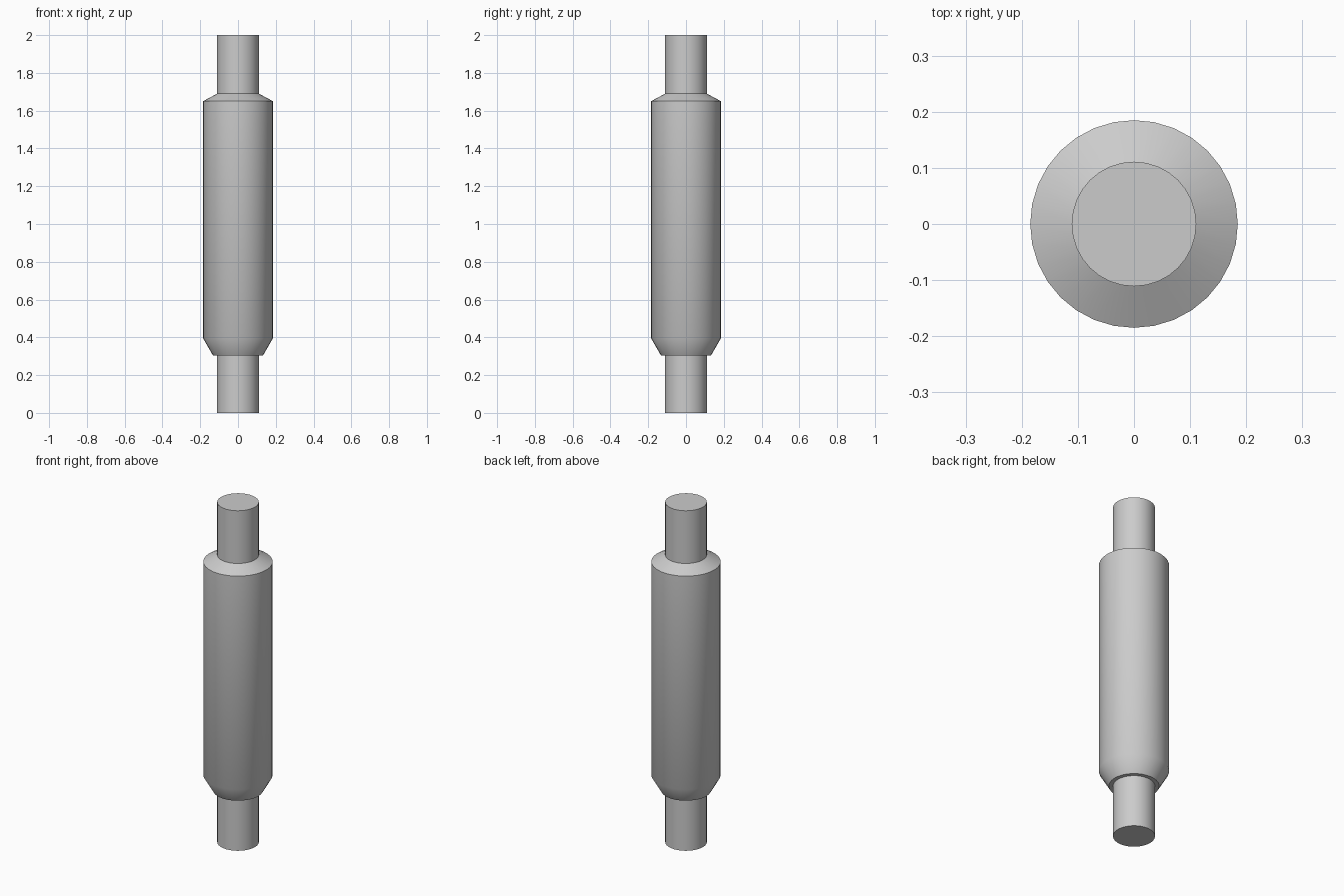
import bpy
import bmesh
import math

cube = bpy.data.objects.get("Cube")
if cube:
    bpy.data.objects.remove(cube, do_unlink=True)

SIDES = 32
ROD_R = 0.111
BODY_R = 0.185
LIP_R = 0.133
BODY_BOTTOM, TAPER_TOP, SHOULDER, BODY_TOP = 0.305, 0.395, 1.65, 1.69

steel = bpy.data.materials.new("grey_steel")
steel.use_nodes = True
grey = (0.6, 0.6, 0.6, 1.0)
steel.diffuse_color = grey
steel.node_tree.nodes["Principled BSDF"].inputs["Base Color"].default_value = grey


def lathe(name, profile):
    """Turn a (radius, height) profile around z; radius 0 closes an end."""
    bm = bmesh.new()
    verts = [bm.verts.new((r, 0, z)) for r, z in profile]
    edges = [bm.edges.new(pair) for pair in zip(verts, verts[1:])]
    bmesh.ops.spin(bm, geom=verts + edges, cent=(0, 0, 0), axis=(0, 0, 1),
                   angle=math.tau, steps=SIDES, use_merge=True)
    bmesh.ops.remove_doubles(bm, verts=bm.verts, dist=0.0001)
    bmesh.ops.recalc_face_normals(bm, faces=bm.faces)
    # Make the side walls of open shells face outward
    wall = max(bm.faces, key=lambda f: f.calc_area())
    if wall.normal.xy.dot(wall.calc_center_median().xy) < 0:
        bmesh.ops.reverse_faces(bm, faces=bm.faces)
    mesh = bpy.data.meshes.new(name)
    bm.to_mesh(mesh)
    bm.free()
    mesh.materials.append(steel)
    obj = bpy.data.objects.new(name, mesh)
    bpy.context.collection.objects.link(obj)
    bpy.ops.object.select_all(action="DESELECT")
    obj.select_set(True)
    bpy.context.view_layer.objects.active = obj
    bpy.ops.object.shade_smooth_by_angle(angle=math.radians(35))


# Slim rods at either end
lathe("lower_rod", [(0, 0), (ROD_R, 0), (ROD_R, BODY_BOTTOM)])
lathe("upper_rod", [(ROD_R, BODY_TOP), (ROD_R, 2), (0, 2)])

# Wide sleeve with a flat underside, tapered foot and sloped shoulder
lathe("main_body", [(ROD_R, BODY_BOTTOM), (LIP_R, BODY_BOTTOM), (BODY_R, TAPER_TOP),
                    (BODY_R, SHOULDER), (ROD_R, BODY_TOP)])
